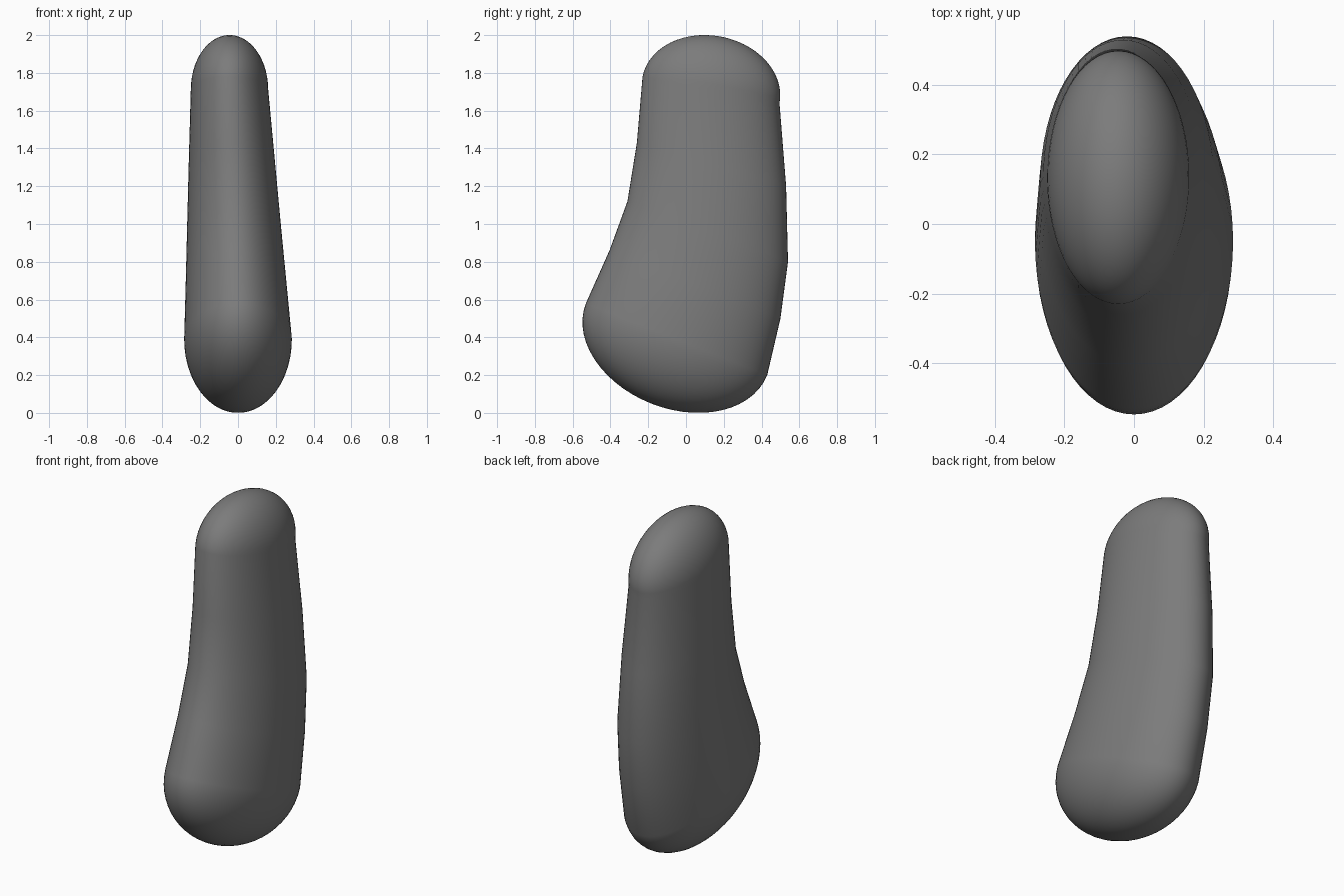
import bpy, bmesh
from math import sin, cos, pi
from mathutils import Vector

if "Cube" in bpy.data.objects:
    bpy.data.objects.remove(bpy.data.objects["Cube"])

SIDES, DOME_STEPS = 64, 14

# Tilted oval rings: front (y, z), back (y, z), left x, right x
sections = [
    ((-0.53, 0.58), (0.43, 0.20), -0.285, 0.285),
    ((-0.405, 0.86), (0.50, 0.50), -0.277, 0.257),
    ((-0.31, 1.12), (0.54, 0.80), -0.27, 0.230),
    ((-0.26, 1.43), (0.53, 1.20), -0.261, 0.197),
    ((-0.23, 1.78), (0.495, 1.64), -0.25, 0.16),
]


def frame(section):
    (y0, z0), (y1, z1), xl, xr = section
    centre = Vector(((xl + xr) / 2, (y0 + y1) / 2, (z0 + z1) / 2))
    across = Vector(((xr - xl) / 2, 0, 0))
    along = Vector((0, (y1 - y0) / 2, (z1 - z0) / 2))
    return centre, across, along, across.cross(along).normalized()


bm = bmesh.new()


def ring(section, scale=1.0, lift=0.0):
    c, u, v, n = frame(section)
    return [bm.verts.new(c + n * lift + scale * (u * cos(a) + v * sin(a)))
            for a in (2 * pi * i / SIDES for i in range(SIDES))]


def dome_rings(section, height):
    angles = [pi / 2 * k / DOME_STEPS for k in range(1, DOME_STEPS)]
    return [ring(section, cos(a), height * sin(a)) for a in angles]


def close(loop, section, height):
    c, _, _, n = frame(section)
    tip = bm.verts.new(c + n * height)
    for i in range(SIDES):
        bm.faces.new((loop[i], loop[(i + 1) % SIDES], tip))


# Lower dome, body sections and upper dome, bridged in order
LOW, HIGH = -0.366, 0.287
loops = dome_rings(sections[0], LOW)[::-1]
loops += [ring(s) for s in sections]
loops += dome_rings(sections[-1], HIGH)
for a, b in zip(loops, loops[1:]):
    for i in range(SIDES):
        j = (i + 1) % SIDES
        bm.faces.new((a[i], a[j], b[j], b[i]))
close(loops[0], sections[0], LOW)
close(loops[-1], sections[-1], HIGH)
bmesh.ops.recalc_face_normals(bm, faces=bm.faces[:])
for f in bm.faces:
    f.smooth = True

mesh = bpy.data.meshes.new("rounded_body")
bm.to_mesh(mesh)
bm.free()
body = bpy.data.objects.new("rounded_body", mesh)
bpy.context.collection.objects.link(body)

# Dark grey surface
dark = bpy.data.materials.new("dark_grey")
dark.diffuse_color = (0.2, 0.2, 0.2, 1)
dark.use_nodes = True
dark.node_tree.nodes["Principled BSDF"].inputs["Base Color"].default_value = dark.diffuse_color
mesh.materials.append(dark)
